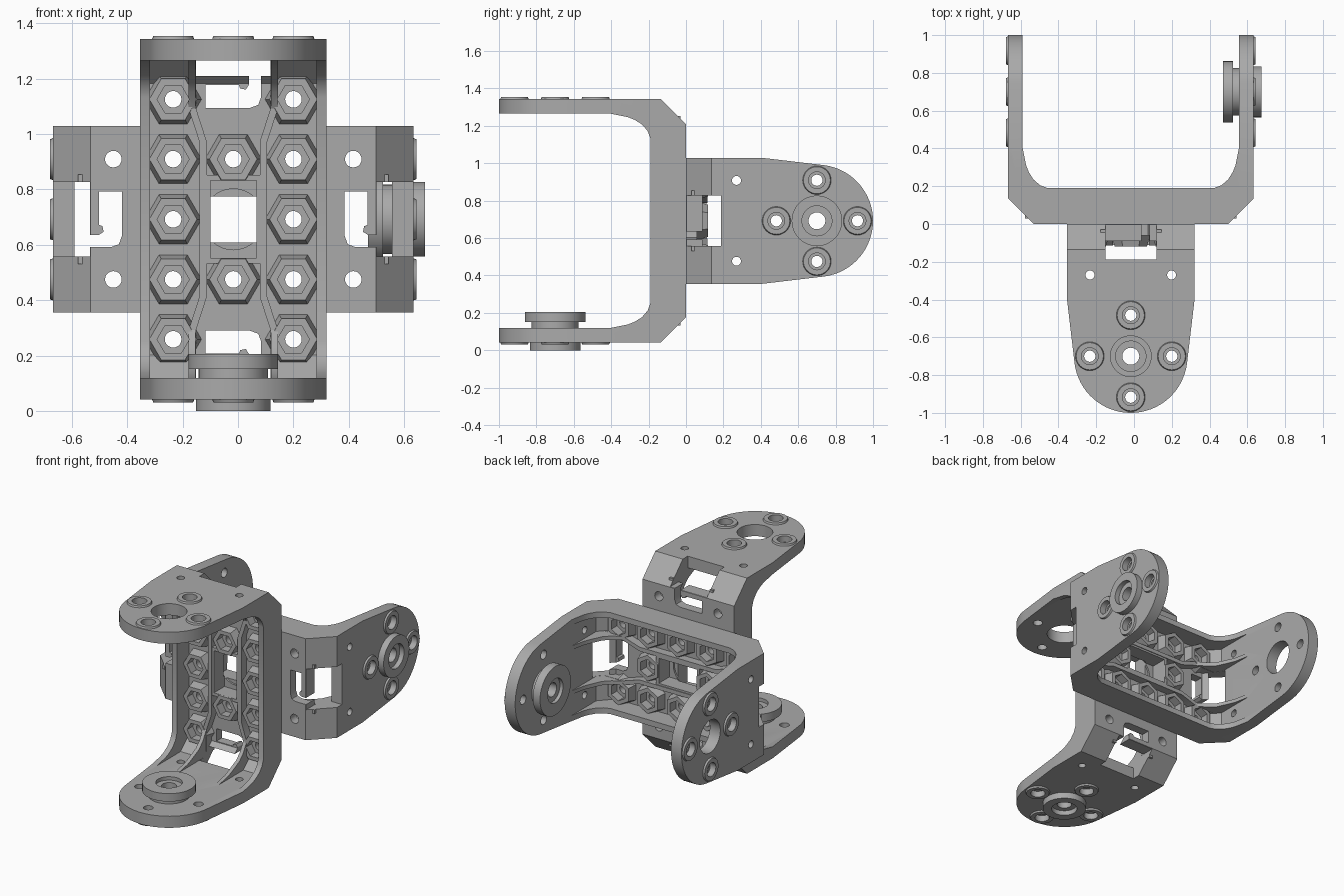
import bpy, bmesh
from math import sin, cos, pi, radians
from mathutils import Matrix, Vector

cube = bpy.data.objects.get("Cube")
if cube:
    bpy.data.objects.remove(cube)

grey = bpy.data.materials.new("matte grey")
grey.use_nodes = True
grey.diffuse_color = (0.4, 0.4, 0.4, 1)
grey.node_tree.nodes["Principled BSDF"].inputs["Base Color"].default_value = (0.4, 0.4, 0.4, 1)


# Bracket frame: x runs along the base, y across it, z from the base to the arm tips
def loft(bm, low, high, axis, a, b):
    """Solid between two matching outlines, drawn in the plane across the axis."""
    def ring(pts, h):
        out = []
        for p in pts:
            co = list(p)
            co.insert(axis, h)
            out.append(bm.verts.new(co))
        return out
    r0, r1 = ring(low, a), ring(high, b)
    n = len(r0)
    faces = [bm.faces.new(r0[::-1]), bm.faces.new(r1)]
    faces += [bm.faces.new((r0[i], r0[(i + 1) % n], r1[(i + 1) % n], r1[i])) for i in range(n)]
    bmesh.ops.recalc_face_normals(bm, faces=faces)


def prism(bm, pts, axis, a, b):
    loft(bm, pts, pts, axis, a, b)


def circle(c, r, n=32, turn=0.0):
    return [(c[0] + r * cos(turn + 2 * pi * i / n), c[1] + r * sin(turn + 2 * pi * i / n)) for i in range(n)]


def rect(x0, x1, y0, y1):
    return [(x0, y0), (x1, y0), (x1, y1), (x0, y1)]


def mirrored(half):
    return half + [(-x, y) for x, y in reversed(half)]


def flip(pts, s):
    return [(s * x, y) for x, y in pts]


def make(name, bm):
    me = bpy.data.meshes.new(name)
    bm.to_mesh(me)
    bm.free()
    me.materials.append(grey)
    ob = bpy.data.objects.new(name, me)
    bpy.context.scene.collection.objects.link(ob)
    return ob


PIVOT = 0.7
OUTER = [(0.515, 0), (0.65, 0.135)]
bolts = [(0, PIVOT - 0.217), (0, PIVOT + 0.217), (0.217, PIVOT), (-0.217, PIVOT)]

# U-shaped shell
bm = bmesh.new()
prism(bm, mirrored(OUTER + [(0.65, 1.1), (0.573, 1.1), (0.573, 0.15), (0.49, 0.06)]), 1, -0.337, 0.337)
shell = make("bracket_shell", bm)

# Tapered, rounded arm outline
bm = bmesh.new()
tip = [(0.3 * cos(t), PIVOT + 0.3 * sin(t)) for t in [radians(7 + 83 * i / 16) for i in range(17)]]
prism(bm, mirrored([(0.337, -0.1), (0.337, 0.405)] + tip[:-1] + [(0.005, 1.0)]), 0, -0.8, 0.8)
outline = make("arm_outline_cutter", bm)

# Side walls, ribs, gussets and bosses
bm = bmesh.new()
fillet = [(0.573, 0.405), (0.554, 0.31), (0.54, 0.275), (0.515, 0.235), (0.48, 0.205), (0.44, 0.19)]
wall = mirrored(OUTER + [(0.65, 0.405)] + fillet)
gusset = [(0.6, 0.405)] + fillet[:3] + [(0.5, 0.19), (0.46, 0.15), (0.4, 0.115), (0.4, 0.03), (0.515, 0.03), (0.6, 0.12)]
rib_path = [(0.56, 0.148), (0.4, 0.148), (0.28, 0.109)]
rib_path += [(-x, y) for x, y in reversed(rib_path)]
for s in (-1, 1):
    prism(bm, wall, 1, s * 0.3, s * 0.337)
    rib = [(x, s * (y - 0.0135)) for x, y in rib_path] + [(x, s * (y + 0.0135)) for x, y in reversed(rib_path)]
    prism(bm, rib, 2, 0.03, 0.115)
    for e in (-1, 1):
        prism(bm, flip(gusset, e), 1, s * 0.136, s * 0.161)
    for c in bolts:
        loft(bm, circle(c, 0.08), circle(c, 0.072), 0, s * 0.64, s * 0.661)
prism(bm, rect(-0.16, 0.16, -0.11, 0.11), 2, 0.03, 0.11)
nuts = [(u, v) for u in (-0.433, -0.217, 0, 0.217, 0.433) for v in (-0.217, 0.217)]
nuts += [(-0.217, 0), (0.217, 0)]
for c in nuts:
    loft(bm, circle(c, 0.108, 6, pi / 2), circle(c, 0.086, 6, pi / 2), 2, 0.04, 0.118)
additions = make("rib_helper", bm)

# Holes, nut pockets, windows and hooked slots
bm = bmesh.new()
for c in nuts:
    prism(bm, circle(c, 0.058, 6, pi / 2), 2, 0.06, 0.2)
    prism(bm, circle(c, 0.03, 20), 2, -0.1, 0.1)
prism(bm, rect(-0.14, 0.14, -0.083, 0.083), 2, -0.1, 0.3)
prism(bm, circle((0, 0), 0.11), 2, -0.1, 0.012)
slot = [(0.402, -0.1), (0.485, -0.1), (0.485, 0.02), (0.472, 0.025), (0.468, 0.045), (0.485, 0.056),
        (0.53, 0.056), (0.53, 0.1), (0.44, 0.1), (0.413, 0.09), (0.402, 0.06)]
for s in (-1, 1):
    prism(bm, flip(slot, s), 2, -0.1, 0.16)
    prism(bm, rect(s * 0.517, s * 0.7, -0.135, 0.135), 2, -0.1, 0.187)
    prism(bm, circle((0, PIVOT), 0.108, 40), 0, s * 0.5, s * 0.7)
    for c in bolts:
        prism(bm, circle(c, 0.03, 20), 0, s * 0.5, s * 0.7)
        prism(bm, circle(c, 0.045, 24), 0, s * 0.62, s * 0.7)
    for v in (-0.216, 0.216):
        prism(bm, circle((v, 0.27), 0.024, 20), 0, s * 0.5, s * 0.7)
cuts = make("hole_cutter", bm)

# Combine into one bracket mesh
for op, other in (("INTERSECT", outline), ("UNION", additions), ("DIFFERENCE", cuts)):
    mod = shell.modifiers.new(op.lower(), "BOOLEAN")
    mod.operation, mod.object, mod.solver = op, other, "EXACT"
    mod.use_self = op != "INTERSECT"
deps = bpy.context.evaluated_depsgraph_get()
bracket = bpy.data.meshes.new_from_object(shell.evaluated_get(deps))
for ob in (shell, outline, additions, cuts):
    bpy.data.objects.remove(ob)

# Stepped pivot disc, turned about the arm's axis
bm = bmesh.new()
profile = [(0.487, 0.08), (0.487, 0.162), (0.54, 0.162), (0.54, 0.125), (0.574, 0.125), (0.574, 0.11),
           (0.649, 0.11), (0.649, 0.135), (0.692, 0.135), (0.692, 0.08), (0.66, 0.08), (0.66, 0.045),
           (0.51, 0.045), (0.51, 0.08)]
verts = [bm.verts.new((h, r, PIVOT)) for h, r in profile]
edges = [bm.edges.new((verts[i - 1], verts[i])) for i in range(len(verts))]
bmesh.ops.spin(bm, geom=verts + edges, cent=(0, 0, PIVOT), axis=(1, 0, 0), angle=2 * pi, steps=48)
bmesh.ops.remove_doubles(bm, verts=bm.verts[:], dist=0.0001)
bmesh.ops.recalc_face_normals(bm, faces=bm.faces[:])
template = make("disc_template", bm)
disc = template.data
bpy.data.objects.remove(template)


# Two brackets back to back, a quarter turn apart
def place(name, mesh, x, y, z):
    ob = bpy.data.objects.new(name, mesh)
    bpy.context.scene.collection.objects.link(ob)
    frame = Matrix((x, y, z)).transposed().to_4x4()
    ob.matrix_world = Matrix.Translation((-0.017, 0, 0.692)) @ frame
    bpy.ops.object.select_all(action="DESELECT")
    ob.select_set(True)
    bpy.context.view_layer.objects.active = ob
    bpy.ops.object.shade_smooth_by_angle(angle=radians(25))


FRONT = ((0, 0, -1), (1, 0, 0), (0, -1, 0))
BACK = ((1, 0, 0), (0, 0, -1), (0, 1, 0))
for side, axes in (("front", FRONT), ("back", BACK)):
    place(side + "_bracket", bracket, *axes)
    place(side + "_pivot_disc", disc, *axes)
